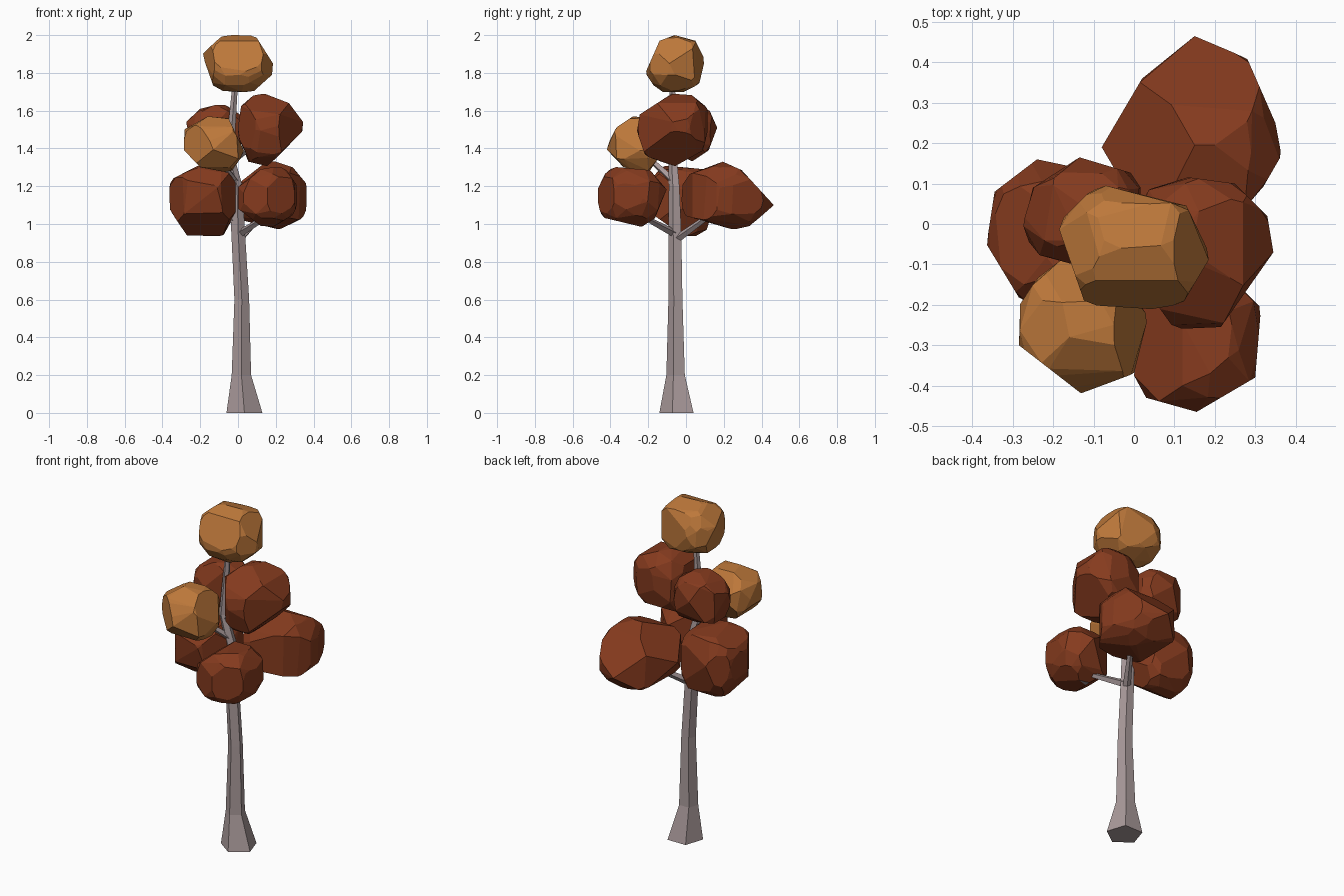
import bpy, bmesh, math, random
from mathutils import Vector

if "Cube" in bpy.data.objects:
    bpy.data.objects.remove(bpy.data.objects["Cube"])

random.seed(4)


def material(name, rgb):
    m = bpy.data.materials.new(name)
    m.diffuse_color = (*rgb, 1)
    m.use_nodes = True
    m.node_tree.nodes["Principled BSDF"].inputs["Base Color"].default_value = m.diffuse_color
    return m


BARK = material("grey bark", (0.40, 0.325, 0.327))
RUST = material("rust leaves", (0.235, 0.043, 0.013))
TAN = material("tan leaves", (0.51, 0.188, 0.043))


def finish(name, bm, mats):
    bmesh.ops.recalc_face_normals(bm, faces=bm.faces)
    me = bpy.data.meshes.new(name)
    bm.to_mesh(me)
    bm.free()
    for m in mats:
        me.materials.append(m)
    ob = bpy.data.objects.new(name, me)
    bpy.context.collection.objects.link(ob)
    return ob


def trunk(name, rings, sides=5):
    """Stack of level polygon rings (x, y, z, radius)."""
    bm = bmesh.new()
    loops = []
    for x, y, z, r in rings:
        loops.append([bm.verts.new((x + r * math.cos(a), y + r * math.sin(a), z))
                      for a in (-math.pi / 2 + math.tau * i / sides for i in range(sides))])
    for a, b in zip(loops, loops[1:]):
        for i in range(sides):
            j = (i + 1) % sides
            bm.faces.new((a[i], a[j], b[j], b[i]))
    bm.faces.new(loops[0])
    bm.faces.new(loops[-1])
    return finish(name, bm, [BARK])


def branch(name, start, end, r1=0.022, r2=0.012):
    """Tapered four-sided limb between two points."""
    s, e = Vector(start), Vector(end)
    bm = bmesh.new()
    bmesh.ops.create_cone(bm, cap_ends=True, segments=4, radius1=r1, radius2=r2,
                          depth=(e - s).length)
    rot = (e - s).to_track_quat('Z', 'Y')
    for v in bm.verts:
        v.co = rot @ v.co + (s + e) / 2
    return finish(name, bm, [BARK])


def hull(points):
    bm = bmesh.new()
    for p in points:
        bm.verts.new(p)
    res = bmesh.ops.convex_hull(bm, input=bm.verts)
    junk = {g for g in res["geom_interior"] + res["geom_unused"]
            if isinstance(g, bmesh.types.BMVert)}
    bmesh.ops.delete(bm, geom=list(junk), context='VERTS')
    return bm


def foliage(name, mat, spans, profiles, power=2.4, extra=(), grey_base=False):
    """Rounded clump, (low, widest, high) along x, y, z, trimmed to convex profiles."""
    bm = bmesh.new()
    bmesh.ops.create_icosphere(bm, subdivisions=2, radius=1)
    turn = Vector((random.uniform(-1, 1), random.uniform(-1, 1), 1)).to_track_quat('Z', 'Y')
    pts = []
    for v in bm.verts:
        p = turn @ v.co
        p /= sum(abs(c) ** power for c in p) ** (1 / power)
        p *= random.uniform(1.02, 1.08)
        pts.append(Vector([mid + c * ((hi - mid) if c > 0 else (mid - lo))
                           for c, (lo, mid, hi) in zip(p, spans)]))
    bm.free()
    bm = hull(pts + [Vector(e) for e in extra])
    # slice off everything outside each profile edge
    for (i, j), outline in profiles.items():
        cen = sum((Vector(p) for p in outline), Vector((0, 0))) / len(outline)
        for p, q in zip(outline, outline[1:] + outline[:1]):
            co, no = Vector((0, 0, 0)), Vector((0, 0, 0))
            co[i], co[j] = p
            no[i], no[j] = q[1] - p[1], p[0] - q[0]
            if no[i] * (p[0] - cen[0]) + no[j] * (p[1] - cen[1]) < 0:
                no.negate()
            bmesh.ops.bisect_plane(bm, geom=bm.verts[:] + bm.edges[:] + bm.faces[:],
                                   plane_co=co, plane_no=no, clear_outer=True)
            kept = [v.co.copy() for v in bm.verts]
            bm.free()
            bm = hull(kept)
    bmesh.ops.remove_doubles(bm, verts=bm.verts, dist=0.03)
    kept = [v.co.copy() for v in bm.verts]
    bm.free()
    bm = hull(kept)
    bmesh.ops.dissolve_limit(bm, angle_limit=math.radians(8), verts=bm.verts, edges=bm.edges)
    bmesh.ops.recalc_face_normals(bm, faces=bm.faces)
    if grey_base:
        aim = Vector((0.1, 0.1, -1))
        max(bm.faces, key=lambda f: f.normal.dot(aim)).material_index = 1
    return finish(name, bm, [mat, BARK] if grey_base else [mat])


# Trunk with flared foot, leaning up to the crown
trunk("trunk", [(0.034, -0.041, 0, 0.1), (0.018, -0.05, 0.2, 0.054),
                (0.02, -0.052, 0.6, 0.041), (0.0, -0.056, 0.97, 0.038),
                (-0.005, -0.06, 1.2, 0.031), (-0.045, -0.07, 1.36, 0.025),
                (-0.012, -0.07, 1.78, 0.014)])

# Branches into each clump
branch("branch_front_right", (0.01, -0.06, 0.95), (0.17, -0.25, 1.05))
branch("branch_back_right", (0.01, -0.05, 0.92), (0.15, 0.16, 1.07))
branch("branch_left", (0, -0.06, 1.0), (-0.16, -0.03, 1.12))
branch("branch_tan", (-0.01, -0.06, 1.22), (-0.12, -0.22, 1.37))
branch("branch_upper_right", (-0.03, -0.065, 1.34), (0.14, -0.05, 1.46))
branch("branch_upper_left", (-0.035, -0.065, 1.34), (-0.12, 0.03, 1.46))

# Foliage clumps, with profiles seen from front, side or top
FRONT, SIDE, TOP = (0, 2), (1, 2), (0, 1)
foliage("leaves_top", TAN,
        [(-0.19, 0, 0.185), (-0.215, -0.06, 0.1), (1.70, 1.85, 2.0)],
        {FRONT: [(-.19, 1.9), (-.08, 2), (.09, 2), (.185, 1.85), (.18, 1.79), (.08, 1.7), (-.12, 1.7)],
         SIDE: [(-.215, 1.8), (-.14, 1.97), (-.06, 2), (.05, 1.97), (.1, 1.87), (.06, 1.7), (-.15, 1.7)],
         TOP: [(-.09, .1), (.13, .045), (.19, -.08), (.11, -.215), (-.12, -.2), (-.19, 0)]}, 2.4)
foliage("leaves_front_left", TAN,
        [(-0.285, -0.13, 0.035), (-0.42, -0.26, -0.09), (1.27, 1.42, 1.57)],
        {FRONT: [(-.285, 1.5), (-.16, 1.57), (-.05, 1.56), (.035, 1.38), (-.04, 1.27), (-.2, 1.3), (-.285, 1.39)],
         SIDE: [(-.425, 1.4), (-.37, 1.51), (-.28, 1.57), (-.19, 1.56), (-.09, 1.43), (-.2, 1.27), (-.33, 1.3)],
         TOP: [(-.285, -.3), (-.28, -.15), (-.2, -.09), (-.05, -.1), (.035, -.23), (0, -.37), (-.13, -.42)]})
foliage("leaves_upper_right", RUST,
        [(-0.01, 0.17, 0.345), (-0.26, -0.07, 0.115), (1.30, 1.53, 1.69)],
        {FRONT: [(-.005, 1.48), (.025, 1.68), (.14, 1.69), (.27, 1.64), (.345, 1.54), (.34, 1.49), (.16, 1.305), (.055, 1.33)],
         SIDE: [(-.26, 1.49), (-.245, 1.58), (-.075, 1.69), (.06, 1.68), (.12, 1.6), (.11, 1.4), (-.06, 1.305), (-.215, 1.36)],
         TOP: [(.02, .11), (.14, .115), (.25, .1), (.33, .02), (.345, -.07), (.215, -.255), (.1, -.26), (0, -.12)]}, 2.5)
foliage("leaves_upper_left", RUST,
        [(-0.275, -0.13, 0.02), (-0.1, 0.03, 0.165), (1.33, 1.48, 1.64)],
        {FRONT: [(-.275, 1.54), (-.2, 1.61), (-.08, 1.64), (.01, 1.58), (.02, 1.42), (-.08, 1.33), (-.24, 1.38)],
         SIDE: [(-.1, 1.5), (-.04, 1.63), (.04, 1.63), (.125, 1.6), (.165, 1.51), (.12, 1.39), (.03, 1.33), (-.07, 1.38)],
         TOP: [(-.275, 0), (-.25, .09), (-.135, .165), (.015, .12), (.02, -.02), (-.15, -.1), (-.26, -.07)]})
foliage("leaves_lower_left", RUST,
        [(-0.365, -0.18, 0.01), (-0.23, -0.02, 0.16), (0.93, 1.14, 1.31)],
        {FRONT: [(-.365, 1.23), (-.21, 1.31), (-.06, 1.29), (.0, 1.2), (.0, 1.08), (-.08, .935), (-.27, .94), (-.36, 1.07)],
         SIDE: [(-.22, 1.2), (-.12, 1.31), (.1, 1.29), (.165, 1.15), (.11, .97), (.05, .93), (-.02, .94), (-.19, 1.06)],
         TOP: [(-.365, -.05), (-.345, .08), (-.24, .16), (-.05, .12), (.01, -.05), (-.1, -.22), (-.28, -.19)]}, 2.6)
foliage("leaves_lower_front", RUST,
        [(-0.02, 0.15, 0.315), (-0.465, -0.29, -0.1), (0.985, 1.15, 1.31)],
        {FRONT: [(-.025, 1.1), (0, 1.2), (.12, 1.29), (.24, 1.31), (.315, 1.2), (.31, 1.06), (.19, .985), (.12, .99)],
         SIDE: [(-.465, 1.19), (-.41, 1.305), (-.19, 1.285), (-.1, 1.18), (-.165, 1.03), (-.235, .985), (-.465, 1.04)],
         TOP: [(0, -.375), (.03, -.43), (.155, -.465), (.3, -.38), (.315, -.2), (.2, -.1), (.02, -.2)]},
        grey_base=True)
foliage("leaves_lower_back", RUST,
        [(-0.08, 0.17, 0.365), (-0.03, 0.19, 0.43), (0.97, 1.13, 1.33)],
        {FRONT: [(-.08, 1.15), (.15, 1.33), (.2, 1.33), (.29, 1.3), (.365, 1.21), (.36, 1.04), (.22, .97), (.02, 1.02)],
         SIDE: [(.465, 1.1), (.295, 1.285), (.195, 1.33), (.02, 1.265), (-.03, 1.19), (-.025, 1.05), (.25, .97), (.34, .99)],
         TOP: [(-.08, .19), (.02, .36), (.15, .465), (.28, .41), (.35, .25), (.365, .17), (.29, .04), (.05, -.03)]},
        extra=[(0.15, 0.465, 1.1)])
